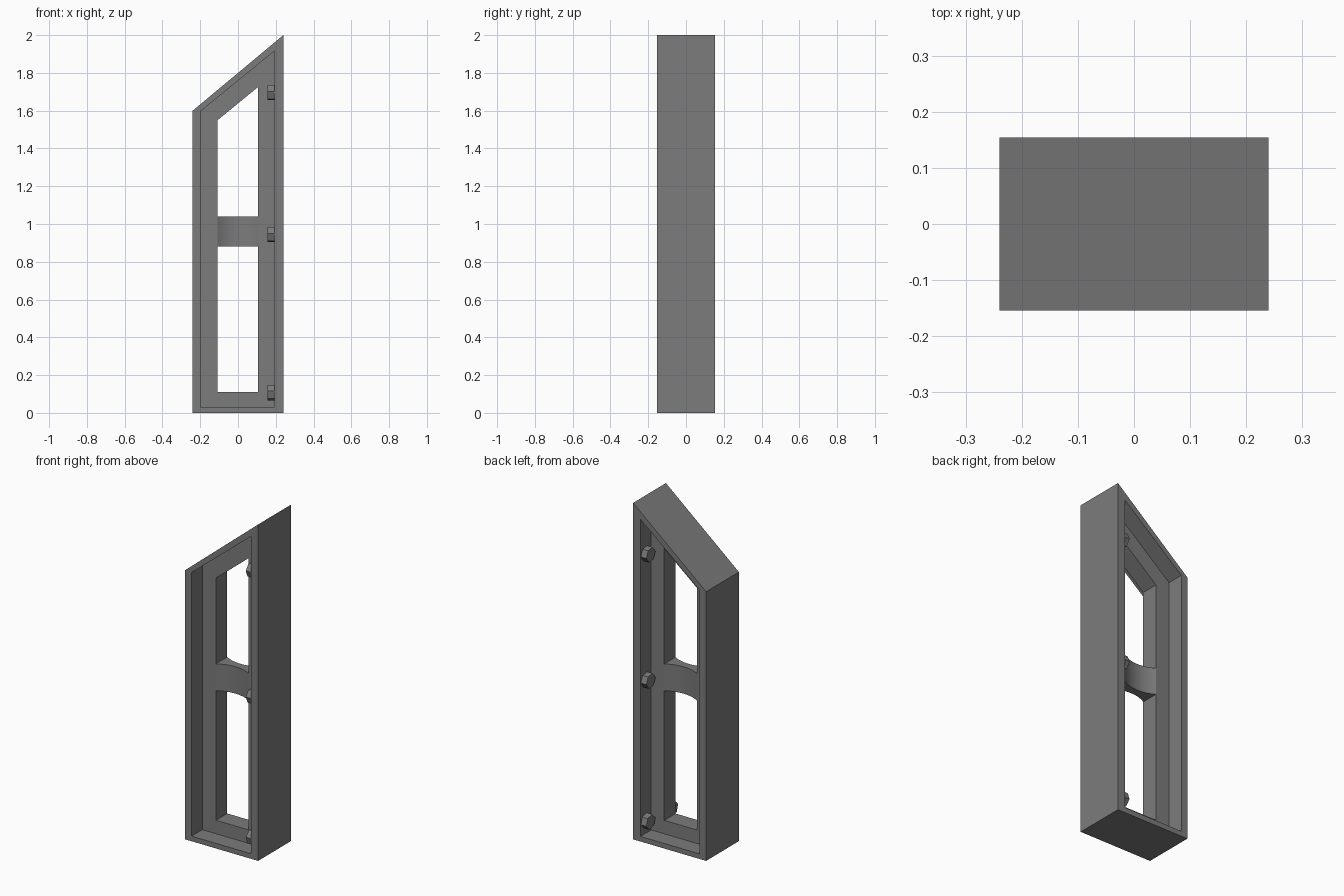
import bpy
import bmesh
import math
from mathutils import Matrix

old = bpy.data.objects.get("Cube")
if old:
    bpy.data.objects.remove(old, do_unlink=True)

grey = bpy.data.materials.new("grey_metal")
grey.use_nodes = True
COLOUR = (0.2, 0.2, 0.2, 1)
grey.diffuse_color = COLOUR
grey.node_tree.nodes["Principled BSDF"].inputs["Base Color"].default_value = COLOUR

HALF_DEPTH = 0.154
HALF_PANEL = 0.053


def finish(name, bm):
    bmesh.ops.recalc_face_normals(bm, faces=bm.faces)
    mesh = bpy.data.meshes.new(name)
    bm.to_mesh(mesh)
    bm.free()
    mesh.materials.append(grey)
    obj = bpy.data.objects.new(name, mesh)
    bpy.context.collection.objects.link(obj)
    return obj


def slanted(left, right, bottom, top_left, top_right):
    return [(left, bottom), (right, bottom), (right, top_right), (left, top_left)]


# Frame: slanted outlines joined in a closed sweep, recessed on both sides
outer = slanted(-0.24, 0.24, 0, 1.6, 2)
rim = slanted(-0.198, 0.192, 0.03, 1.597, 1.915)
window = slanted(-0.108, 0.106, 0.11, 1.55, 1.725)
steps = [(outer, -HALF_DEPTH), (rim, -HALF_DEPTH), (rim, -HALF_PANEL),
         (window, -HALF_PANEL), (window, HALF_PANEL), (rim, HALF_PANEL),
         (rim, HALF_DEPTH), (outer, HALF_DEPTH)]
bm = bmesh.new()
loops = [[bm.verts.new((x, y, z)) for x, z in outline] for outline, y in steps]
for i, a in enumerate(loops):
    b = loops[(i + 1) % len(loops)]
    for j in range(4):
        k = (j + 1) % 4
        bm.faces.new((a[j], a[k], b[k], b[j]))
finish("frame", bm)

# Crossbar: hollowed on its front and back, thinnest in the middle
SEGMENTS = 16
SCOOP = 0.03
left, right = window[0][0], window[1][0]
half = (right - left) / 2
radius = (half ** 2 + SCOOP ** 2) / (2 * SCOOP)
front = []
for i in range(SEGMENTS + 1):
    u = half * (2 * i / SEGMENTS - 1)
    dip = math.sqrt(radius ** 2 - u ** 2) - (radius - SCOOP)
    front.append(((left + right) / 2 + u, -HALF_PANEL + dip))
bm = bmesh.new()
rows = [[bm.verts.new((x, s * y, z)) for x, y in front]
        for s, z in ((1, 0.88), (1, 1.04), (-1, 1.04), (-1, 0.88))]
for a, b in zip(rows, rows[1:] + rows[:1]):
    for i in range(SEGMENTS):
        bm.faces.new((a[i], a[i + 1], b[i + 1], b[i]))
crossbar = finish("crossbar", bm)
bpy.context.view_layer.objects.active = crossbar
crossbar.select_set(True)
bpy.ops.object.shade_smooth_by_angle(angle=math.radians(30))
crossbar.select_set(False)

# Hexagonal bolt heads on the tall inner wall, in both recesses
for side, label in ((-1, "front"), (1, "back")):
    for height, turn, place in ((0.107, 17, "lower"), (0.945, 23, "middle"),
                                (1.695, 23, "upper")):
        bm = bmesh.new()
        bmesh.ops.create_cone(bm, cap_ends=True, segments=6, radius1=0.043,
                              radius2=0.043, depth=0.04)
        bm.transform(Matrix.Translation((0.176, side * 0.107, height))
                     @ Matrix.Rotation(math.radians(turn), 4, "X")
                     @ Matrix.Rotation(math.pi / 2, 4, "Y")
                     @ Matrix.Rotation(math.pi / 2, 4, "Z"))
        finish(f"{label}_{place}_bolt", bm)
